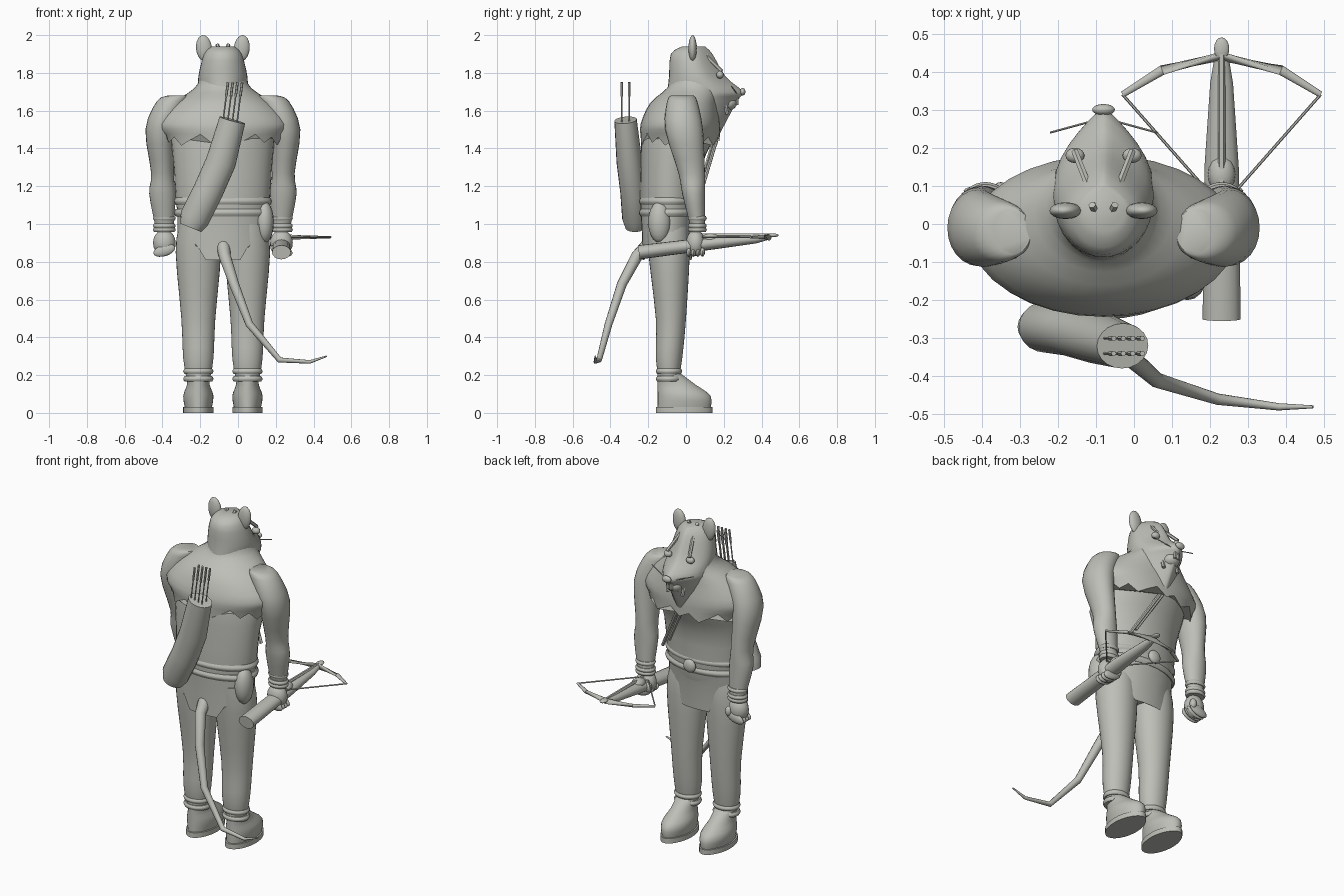
import bpy, bmesh, math
from mathutils import Vector, Matrix

cube = bpy.data.objects.get("Cube")
if cube:
    bpy.data.objects.remove(cube)

material = bpy.data.materials.new("warm_grey")
material.use_nodes = True
GREY = (0.52, 0.52, 0.48, 1)
material.diffuse_color = GREY
material.node_tree.nodes["Principled BSDF"].inputs["Base Color"].default_value = GREY
CX = -0.08  # body midline
SIDES = {"right": -1, "left": 1}


def finish(name, bm):
    """Turn a bmesh into a named, smooth shaded object."""
    bmesh.ops.recalc_face_normals(bm, faces=bm.faces)
    mesh = bpy.data.meshes.new(name)
    bm.to_mesh(mesh)
    bm.free()
    mesh.materials.append(material)
    part = bpy.data.objects.new(name, mesh)
    bpy.context.collection.objects.link(part)
    bpy.ops.object.select_all(action='DESELECT')
    part.select_set(True)
    bpy.context.view_layer.objects.active = part
    bpy.ops.object.shade_smooth_by_angle(angle=math.radians(50))


def skin(name, rings):
    """Bridge a list of point rings and close both ends."""
    bm = bmesh.new()
    rows = [[bm.verts.new(point) for point in ring] for ring in rings]
    for lower, upper in zip(rows, rows[1:]):
        for i in range(len(lower)):
            bm.faces.new((lower[i - 1], lower[i], upper[i], upper[i - 1]))
    bm.faces.new(rows[0])
    bm.faces.new(rows[-1])
    finish(name, bm)


def spline(keys, steps=3):
    """Smooth curve through the key rows."""
    keys = [Vector(key) for key in keys]
    curve = []
    for k, (start, end) in enumerate(zip(keys, keys[1:])):
        before, after = keys[max(k - 1, 0)], keys[min(k + 2, len(keys) - 1)]
        tangent_a, tangent_b = (end - before) / 2, (after - start) / 2
        for step in range(steps):
            t = step / steps
            blend = t * t * (3 - 2 * t)
            curve.append(start.lerp(end, blend) + tangent_a * t * (1 - t) ** 2 - tangent_b * t * t * (1 - t))
    return curve + [keys[-1]]


def loft(name, x, profile, taper=0, edge=None, sides=32):
    """Level rings (y, z, rx, ry); taper narrows the +y side; edge shapes the first ring."""
    rings = []
    for k, (y, z, rx, ry) in enumerate(spline([row for row in profile])):
        ring = []
        for i in range(sides):
            angle = math.tau * i / sides
            s, c = math.sin(angle), math.cos(angle)
            lift = edge(i, s) if edge and k == 0 else 0
            ring.append((x + rx * c * (1 - taper * max(0, s) ** 2), y + ry * s, z + lift))
        rings.append(ring)
    skin(name, rings)


def tube(name, path, radii, sides=12, flat=1):
    """Rings square to a path; flat scales the second axis."""
    path = [Vector(point) for point in path]
    rings = []
    for k, point in enumerate(path):
        along = (path[min(k + 1, len(path) - 1)] - path[max(k - 1, 0)]).normalized()
        helper = Vector((0, 0, 1)) if abs(along.y) > abs(along.z) else Vector((0, 1, 0))
        u = along.cross(helper).normalized()
        v = along.cross(u) * flat
        angles = [math.tau * i / sides for i in range(sides)]
        rings.append([point + radii[k] * (u * math.cos(a) + v * math.sin(a)) for a in angles])
    skin(name, rings)


def rod(name, start, end, radius=.005):
    tube(name, (start, end), (radius, radius), sides=6)


def ball(name, location, size, tilt=0):
    bm = bmesh.new()
    matrix = Matrix.Translation(location) @ Matrix.Rotation(tilt, 4, 'Y') @ Matrix.Diagonal((*size, 1))
    bmesh.ops.create_uvsphere(bm, u_segments=16, v_segments=10, radius=1, matrix=matrix)
    finish(name, bm)


def band(name, x, y, z, rx, ry, height):
    """Rounded band around a limb or the waist."""
    loft(name, x, [(y, z + height * t, rx - height * abs(t) / 2, ry - height * abs(t) / 2) for t in (-1, 0, 1)])


# Torso, ragged shoulder mantle and loincloth
loft("torso", CX, [(-.1, .86, .19, .11), (-.09, 1.05, .24, .15), (-.08, 1.3, .26, .16),
                   (-.03, 1.5, .27, .2), (0, 1.6, .2, .16)])
loft("mantle", CX, [(-.03, 1.46, .31, .21), (-.03, 1.53, .35, .21), (-.01, 1.64, .26, .18),
                    (.04, 1.72, .15, .14), (.05, 1.78, .12, .13)],
     edge=lambda i, s: (i * 2 % 5 - 3) * .015)
loft("loincloth", CX, [(-.1, .9, .24, .13), (-.09, 1.06, .24, .15)],
     edge=lambda i, s: -.09 if abs(s) > .85 else (i % 3 - 1) * .02)

# Belt, buckle and pouch
for z in (1.06, 1.12):
    band("belt", CX, -.09, z, .26, .16, .02)
ball("buckle", (CX, .08, 1.09), (.04, .02, .04))
ball("pouch", (.14, -.14, 1.01), (.05, .06, .11))

for side, s in SIDES.items():
    # Legs, ankle bands and boots
    x = CX + s * .13
    loft(side + "_leg", x, [(-.09, .17, .06, .05), (-.09, .29, .08, .07), (-.08, .5, .09, .08),
                            (-.09, .85, .12, .11), (-.1, 1, .1, .11)])
    for z in (.18, .22):
        band(side + "_ankle_band", x, -.09, z, .08, .07, .014)
    loft(side + "_sole", x, [(-.01, 0, .08, .15), (-.01, .03, .08, .15)], taper=.1)
    loft(side + "_boot", x, [(-.01, .02, .07, .14), (-.01, .09, .08, .14), (-.05, .15, .06, .1),
                             (-.09, .21, .06, .06)], taper=.1)
    for k in range(3):
        y, z = k * .025, .174 - k * .02
        rod(side + "_lace", (x - .025, y, z), (x + .025, y, z))

    # Arms: the shoulder and forearm bulge, the wrist narrows
    arm = [(.24, -.02, 1.68, .05, .06), (.27, -.02, 1.65, .08, .08), (.33, -.01, 1.5, .08, .1),
           (.32, .03, 1.27, .06, .07), (.32, .04, 1.16, .07, .06), (.31, .06, 1, .05, .04)]
    rings = []
    for out, y, z, rx, ry in spline(arm):
        angles = [math.tau * i / 24 for i in range(24)]
        rings.append([(CX + s * out + rx * math.cos(a), y + ry * math.sin(a), z) for a in angles])
    skin(side + "_arm", rings)
    x = CX + s * .31
    for z in (.97, .99, 1.03):
        band(side + "_wristband", x, .06, z, .06, .05, .012)
    ball(side + "_hand", (x, .05, .9), (.06, .05, .07))
    for k in range(4):
        ball(side + "_finger", (x, .015 + k * .024, .86), (.06, .015, .03), s * .3)
    ball(side + "_thumb", (x - s * .04, .09, .89), (.02, .02, .03))

    # Face details
    ball(side + "_ear", (CX + s * .1, .035, 1.93), (.042, .022, .07), s * .1)
    x = CX + s * .075
    ball(side + "_eye", (x, .18, 1.79), (.025, .02, .02))
    rod(side + "_brow", (x, .19, 1.81), (CX + s * .04, .1, 1.9), .01)
    rod(side + "_whisker", (CX + s * .03, .27, 1.69), (CX + s * .14, .24, 1.73), .003)
    rod(side + "_tooth", (CX + s * .01, .27, 1.68), (CX + s * .01, .27, 1.63), .01)
    rod(side + "_tusk", (CX + s * .05, .2, 1.65), (CX + s * .05, .22, 1.58), .01)
    rod(side + "_hair_tuft", (CX + s * .02, .03, 1.92), (CX + s * .03, .05, 1.95), .01)

# Head with a broad drooping snout
loft("head", CX, [(.04, 1.48, .11, .14), (.08, 1.65, .13, .19), (.1, 1.7, .13, .2), (.06, 1.78, .13, .15),
                  (.03, 1.9, .1, .11), (.04, 1.94, .06, .06)], taper=.58)
ball("nose", (CX, .3, 1.7), (.03, .015, .02))
ball("lower_jaw", (CX, .22, 1.64), (.05, .05, .04))

# Quiver with arrows and the strap edges over the chest
tube("quiver", [(-.25, -.27, .98), (-.23, -.27, 1.03), (-.16, -.28, 1.17), (-.09, -.3, 1.33), (-.03, -.32, 1.55)],
     (.06, .08, .08, .08, .07), sides=20, flat=.85)
for y in (-.3, -.34):
    for k in range(4):
        base, tip = Vector((k * .025 - .085, y, 1.5)), Vector((k * .025 - .053, y, 1.75))
        rod("arrow", base, tip, .004)
        rod("fletching", base.lerp(tip, .7), tip, .007)
for shift in (0, .045):
    rod("strap_edge", (.1 - shift, .08, 1.17 + shift), (-.05 - shift, .16, 1.44 + shift), .01)

# Tail sweeping to the side
tube("tail", [(CX, -.2, .89), (-.07, -.26, .83), (-.02, -.34, .68), (.06, -.41, .47), (.22, -.46, .28),
              (.38, -.48, .27), (.47, -.48, .3)],
     [.037 - .0055 * k for k in range(7)])

# Crossbow held at the side
BX = .23
tube("crossbow_stock", [(BX, -.25, .85), (BX, .15, .9), (BX, .37, .92), (BX, .43, .93)],
     (.05, .045, .03, .02), sides=16, flat=.75)
rod("crossbow_rail", (BX, .05, .94), (BX, .46, .94), .01)
ball("crossbow_lock", (BX, .13, .92), (.036, .05, .03))
ball("crossbow_tip", (BX, .46, .94), (.02, .03, .01))
limb = [(BX + .26 * t, .44 - .1 * t * t, .93) for t in (-1, -.6, 0, .6, 1)]
tube("crossbow_limb", limb, (.008, .013, .018, .013, .008), flat=.7)
for side, s in SIDES.items():
    rod(side + "_bowstring", (BX + s * .26, .34, .93), (BX + s * .04, .09, .93), .004)
rod("bowstring_middle", (BX - .04, .09, .93), (BX + .04, .09, .93))
